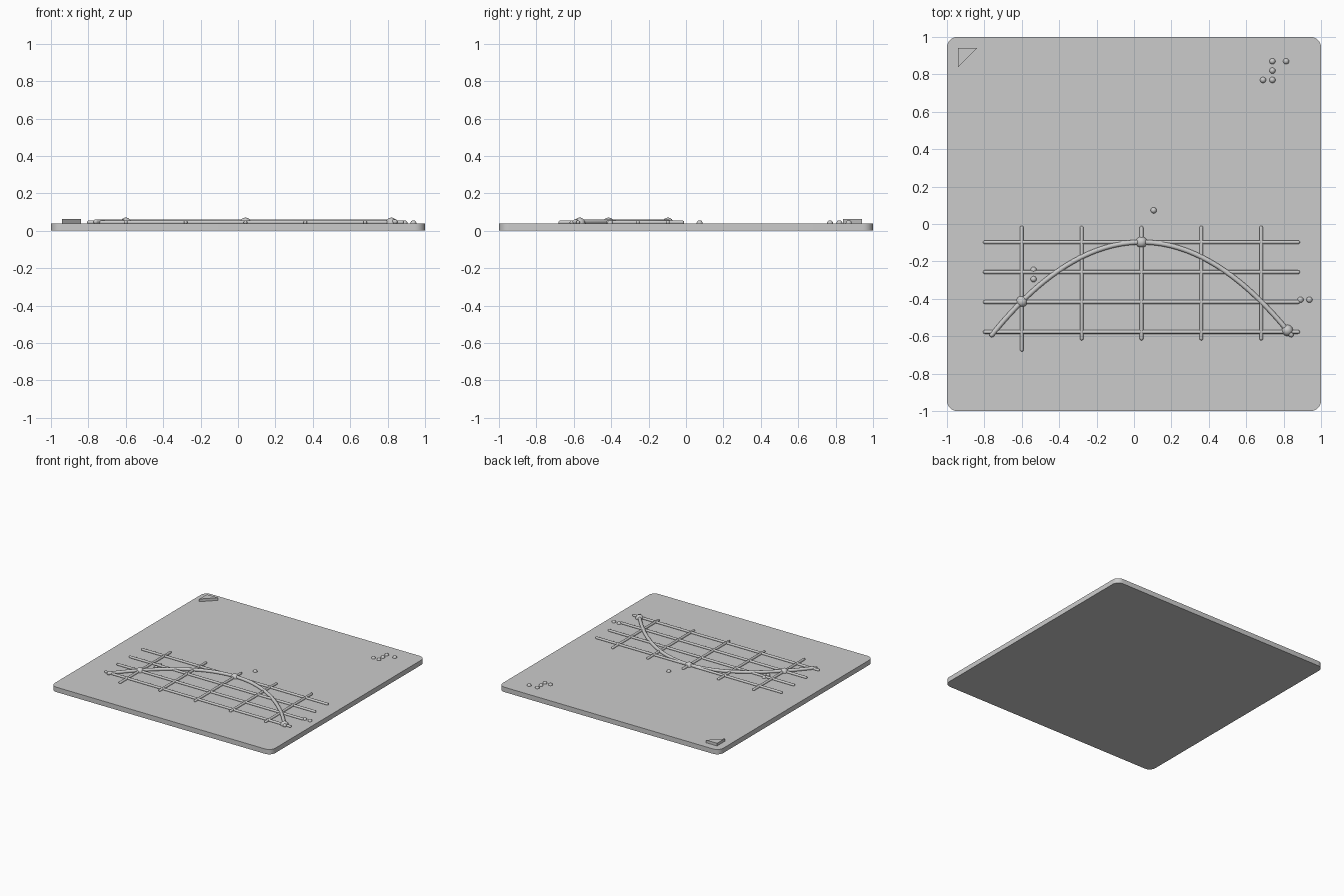
import bpy, bmesh, math
from mathutils import Vector

cube = bpy.data.objects.get("Cube")
if cube:
    bpy.data.objects.remove(cube, do_unlink=True)

TOP = 0.04  # upper surface of the plate

grey = bpy.data.materials.new("plain grey")
grey.use_nodes = True
COLOUR = (0.6, 0.6, 0.6, 1)
grey.diffuse_color = COLOUR
grey.node_tree.nodes["Principled BSDF"].inputs["Base Color"].default_value = COLOUR


def add_object(name, bm, smooth=False):
    bmesh.ops.recalc_face_normals(bm, faces=bm.faces)
    mesh = bpy.data.meshes.new(name)
    bm.to_mesh(mesh)
    bm.free()
    obj = bpy.data.objects.new(name, mesh)
    bpy.context.collection.objects.link(obj)
    mesh.materials.append(grey)
    if smooth:
        bpy.ops.object.select_all(action="DESELECT")
        obj.select_set(True)
        bpy.context.view_layer.objects.active = obj
        bpy.ops.object.shade_smooth_by_angle(angle=math.radians(40))
    return obj


def prism(name, outline, z0, z1, smooth=False):
    bm = bmesh.new()
    face = bm.faces.new([bm.verts.new((x, y, z0)) for x, y in outline])
    ext = bmesh.ops.extrude_face_region(bm, geom=[face])
    verts = [v for v in ext["geom"] if isinstance(v, bmesh.types.BMVert)]
    bmesh.ops.translate(bm, verts=verts, vec=(0, 0, z1 - z0))
    return add_object(name, bm, smooth)


def dome(name, x, y, radius):
    """Half ball resting on the plate."""
    bm = bmesh.new()
    bmesh.ops.create_uvsphere(bm, u_segments=24, v_segments=16, radius=radius)
    below = [v for v in bm.verts if v.co.z < -radius * 0.01]
    bmesh.ops.delete(bm, geom=below, context="VERTS")
    bmesh.ops.translate(bm, verts=bm.verts, vec=(x, y, TOP))
    return add_object(name, bm, True)


def ridge(name, path, radius, z, sides=12):
    """Round bar along a level path, with ball ends."""
    bm = bmesh.new()
    pts = [Vector((x, y, z)) for x, y in path]
    rings = []
    last = len(pts) - 1

    def ring(centre, tangent, r):
        side = Vector((-tangent.y, tangent.x, 0))
        rings.append([bm.verts.new(centre + side * r * math.cos(a) + Vector((0, 0, r * math.sin(a))))
                      for a in (math.tau * i / sides for i in range(sides))])

    for i, p in enumerate(pts):
        t = (pts[min(i + 1, last)] - pts[max(i - 1, 0)]).normalized()
        caps = [math.radians(a) for a in (80, 55, 28)]
        if i == 0:
            for a in caps:
                ring(p - t * radius * math.sin(a), t, radius * math.cos(a))
        ring(p, t, radius)
        if i == last:
            for a in reversed(caps):
                ring(p + t * radius * math.sin(a), t, radius * math.cos(a))
    for a, b in zip(rings, rings[1:]):
        for i in range(sides):
            j = (i + 1) % sides
            bm.faces.new((a[i], a[j], b[j], b[i]))
    bm.faces.new(rings[0])
    bm.faces.new(rings[-1])
    return add_object(name, bm, True)


# Base plate with rounded corners
r = 0.055
outline = []
for k, (sx, sy) in enumerate([(1, 1), (-1, 1), (-1, -1), (1, -1)]):
    for i in range(9):
        a = math.pi / 2 * (k + i / 8)
        outline.append((sx * (1 - r) + r * math.cos(a), sy * (1 - r) + r * math.sin(a)))
prism("base_plate", outline, 0, TOP, True)

# Orientation marker in the corner
prism("corner_triangle", [(-0.94, 0.94), (-0.94, 0.84), (-0.84, 0.94)], TOP - 0.002, 0.062)

# Grid ridges
for i in range(4):
    y = -0.097 - 0.16 * i
    ridge(f"grid_row_{i + 1}", [(-0.797, y), (0.877, y)], 0.01, 0.045)
for i in range(5):
    x = -0.6 + 0.32 * i
    low = -0.672 if i == 0 else -0.612
    ridge(f"grid_column_{i + 1}", [(x, -0.02), (x, low)], 0.01, 0.045)

# Raised parabola
def curve_y(x):
    return -0.097 - 0.775 * (x - 0.04) ** 2

xs = [-0.76 + 1.6 * i / 64 for i in range(65)]
ridge("curve_ridge", [(x, curve_y(x)) for x in xs], 0.013, 0.048)

# Marked points on the curve
for i, x in enumerate((-0.6, 0.04, 0.82)):
    dome(f"curve_point_{i + 1}", x, curve_y(x), 0.03)

# Small raised dots
dots = [(0.74, 0.87), (0.813, 0.87), (0.74, 0.82), (0.69, 0.77), (0.74, 0.77),
        (0.105, 0.073), (-0.537, -0.245), (-0.537, -0.295), (0.89, -0.405), (0.938, -0.405)]
for i, (x, y) in enumerate(dots):
    dome(f"small_dot_{i + 1}", x, y, 0.016)
